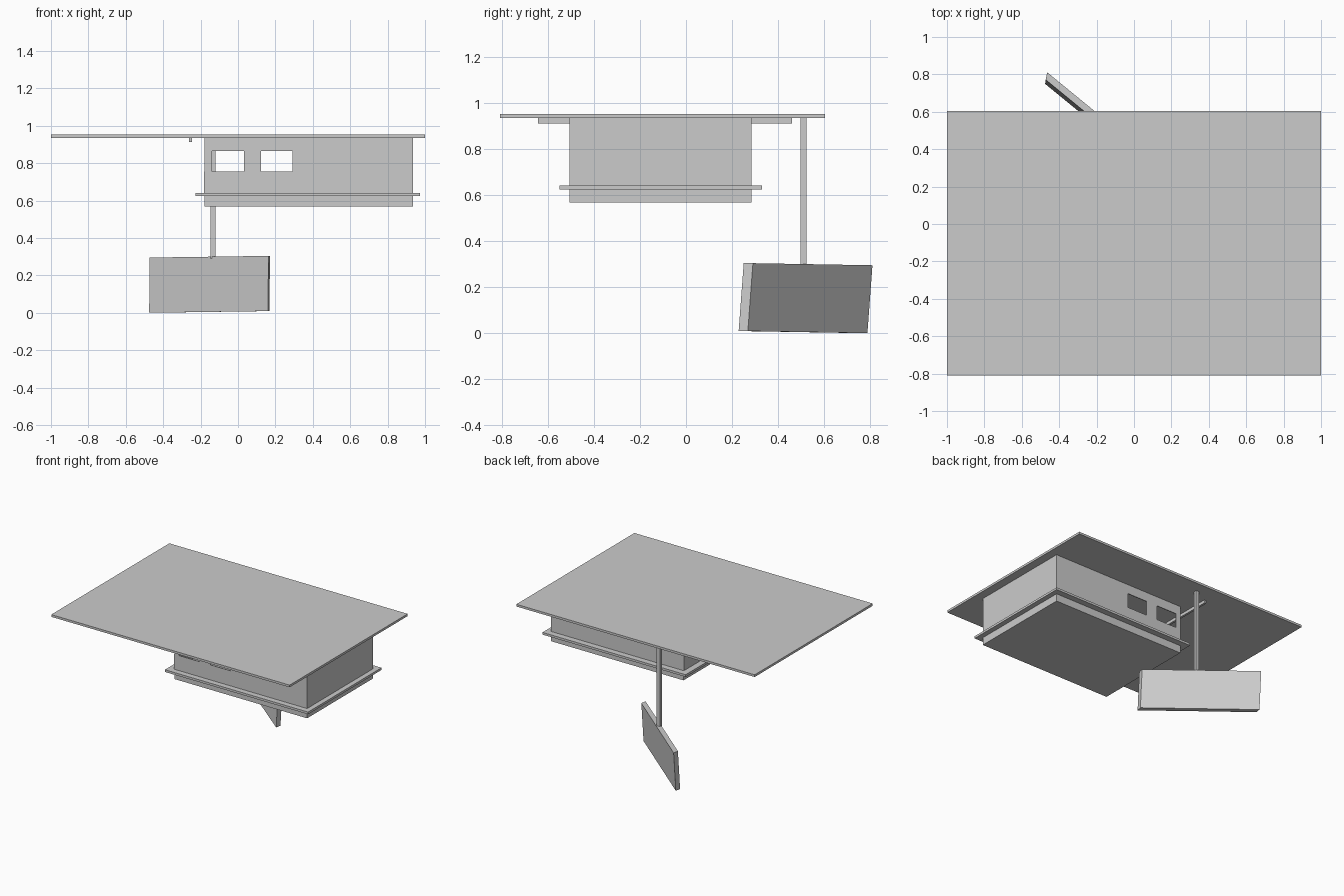
import bpy
import bmesh
from mathutils import Matrix, Vector

default = bpy.data.objects.get("Cube")
if default:
    bpy.data.objects.remove(default, do_unlink=True)

GREY = (0.6, 0.6, 0.6, 1.0)
grey = bpy.data.materials.new("plain grey")
grey.use_nodes = True
grey.diffuse_color = GREY
grey.node_tree.nodes["Principled BSDF"].inputs["Base Color"].default_value = GREY


def add_object(name, bm):
    bmesh.ops.recalc_face_normals(bm, faces=bm.faces)
    mesh = bpy.data.meshes.new(name)
    bm.to_mesh(mesh)
    bm.free()
    mesh.materials.append(grey)
    obj = bpy.data.objects.new(name, mesh)
    bpy.context.collection.objects.link(obj)
    return obj


def slanted_box(name, corner, u, v, w):
    """Box spanned by three edge vectors from one corner."""
    u, v, w = Vector(u), Vector(v), Vector(w)
    centre = Vector(corner) + (u + v + w) / 2
    frame = Matrix((u, v, w)).transposed().to_4x4()
    bm = bmesh.new()
    bmesh.ops.create_cube(bm, size=1, matrix=Matrix.Translation(centre) @ frame)
    return add_object(name, bm)


def box(name, x, y, z):
    return slanted_box(name, (x[0], y[0], z[0]), (x[1] - x[0], 0, 0),
                       (0, y[1] - y[0], 0), (0, 0, z[1] - z[0]))


def window_wall(name, y, x_cuts, z_cuts):
    """Wall panel whose odd cells in both directions are open windows."""
    bm = bmesh.new()
    grid = [[bm.verts.new((x, y, z)) for z in z_cuts] for x in x_cuts]
    for i in range(len(x_cuts) - 1):
        for j in range(len(z_cuts) - 1):
            if i % 2 and j % 2:
                continue
            bm.faces.new((grid[i][j], grid[i + 1][j],
                          grid[i + 1][j + 1], grid[i][j + 1]))
    wall = add_object(name, bm)
    solid = wall.modifiers.new("thickness", 'SOLIDIFY')
    solid.thickness = WALL
    solid.offset = 0


# Main levels and cabin outline
WALL = 0.006
LEFT, RIGHT = 0.935, -0.178
FRONT, BACK = -0.507, 0.284
LEDGE, SILL, LINTEL, CEILING = 0.641, 0.755, 0.865, 0.935

# Roof with the thin rail hanging below it
box("roof", (-1, 1), (-0.81, 0.605), (CEILING, 0.952))
box("roof_rail", (-0.262, -0.246), (-0.643, 0.461), (0.912, CEILING))

# Cabin floor and projecting ledge
box("cabin_base", (RIGHT, LEFT), (FRONT, BACK), (0.567, 0.624))
box("ledge", (-0.228, 0.973), (-0.55, 0.33), (0.624, LEDGE))

# Front and back walls with two windows each
x_cuts = (RIGHT, -0.14, 0.033, 0.124, 0.292, LEFT)
z_cuts = (LEDGE, SILL, LINTEL, CEILING)
window_wall("front_wall", FRONT + WALL / 2, x_cuts, z_cuts)
window_wall("back_wall", BACK - WALL / 2, x_cuts, z_cuts)

# Solid end wall and the low open end
box("left_wall", (LEFT - WALL, LEFT), (FRONT + WALL, BACK - WALL), (LEDGE, CEILING))
box("low_right_wall", (RIGHT - 0.003, RIGHT + 0.003), (FRONT, BACK), (LEDGE, SILL))

# Hanging pole and the slanted sign board beneath it
box("sign_pole", (-0.147, -0.12), (0.498, 0.524), (0.29, CEILING))
slanted_box("sign_board", (0.16, 0.229, 0.009), (-0.635, 0.52, -0.009),
            (0.008, 0.04, 0), (0.003, 0.022, 0.295))
